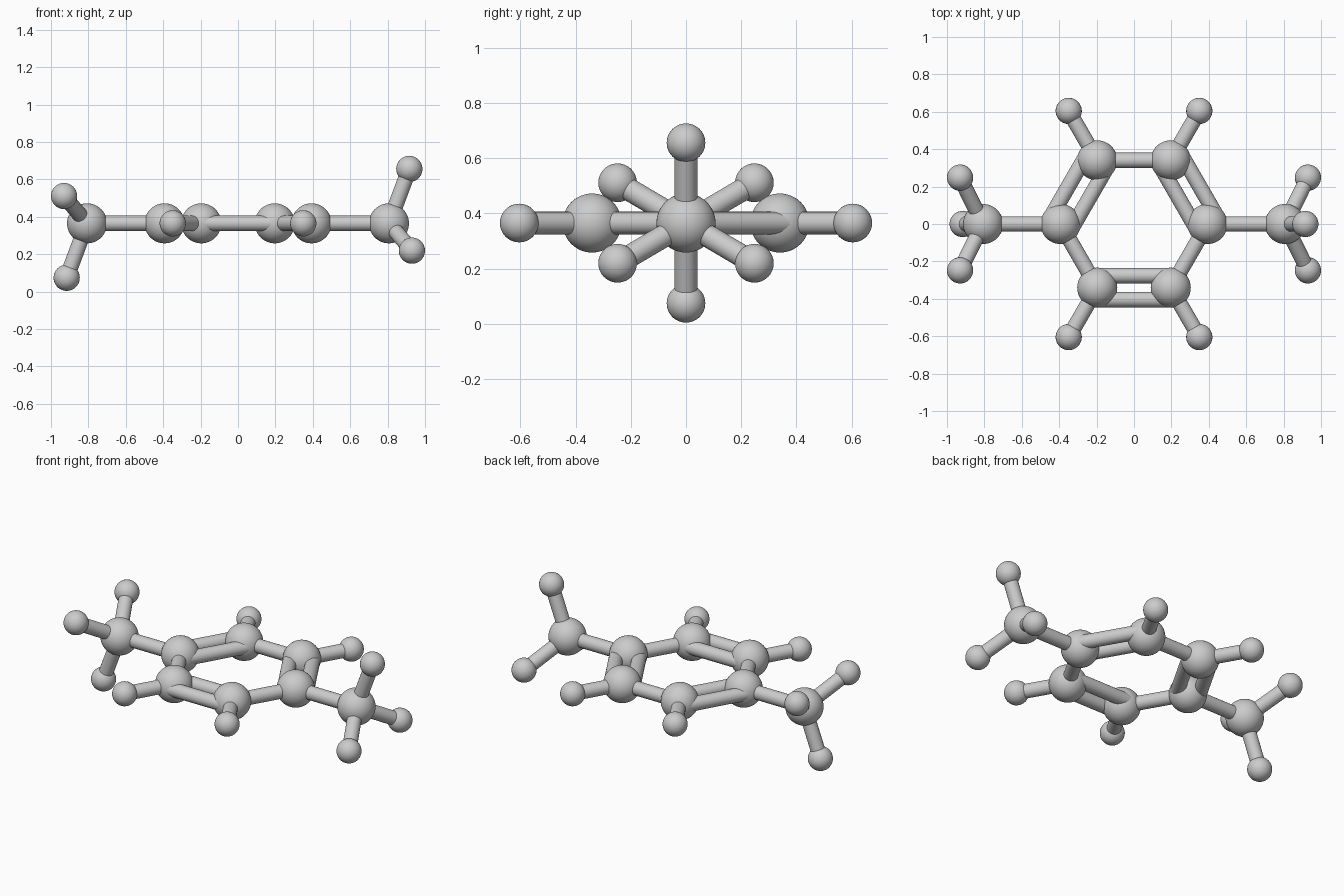
import bpy, bmesh
from math import radians, cos, sin
from mathutils import Vector, Matrix

if "Cube" in bpy.data.objects:
    bpy.data.objects.remove(bpy.data.objects["Cube"])

Z = 0.365            # height of the ring plane
R_C, R_H, R_B = 0.107, 0.07, 0.041
GAP = 0.064          # sideways offset of each rod in a double bond


def finish(bm, name):
    me = bpy.data.meshes.new(name)
    bm.to_mesh(me)
    bm.free()
    for p in me.polygons:
        p.use_smooth = len(p.vertices) <= 4   # flat rod caps, smooth elsewhere
    ob = bpy.data.objects.new(name, me)
    bpy.context.collection.objects.link(ob)
    return ob


def atom(name, pos, r):
    bm = bmesh.new()
    bmesh.ops.create_uvsphere(bm, u_segments=48, v_segments=24, radius=r)
    finish(bm, name).location = pos


def rod(name, a, b):
    d = b - a
    bm = bmesh.new()
    bmesh.ops.create_cone(bm, cap_ends=True, segments=32, radius1=R_B,
                          radius2=R_B, depth=d.length)
    rot = d.to_track_quat('Z', 'Y').to_matrix().to_4x4()
    finish(bm, name).matrix_world = Matrix.Translation((a + b) / 2) @ rot


def bond(name, a, b, double=False):
    if not double:
        rod(name, a, b)
        return
    side = (b - a).cross(Vector((0, 0, 1))).normalized() * GAP
    for s in (-1, 1):
        rod(name, a + side * s, b + side * s)


# six-sided carbon ring with alternating double bonds
def ring_point(i, r):
    t = radians(60 * i)
    return Vector((r * cos(t), r * sin(t), Z))


ring = [ring_point(i, 0.393) for i in range(6)]
for i, p in enumerate(ring):
    atom("ring_carbon", p, R_C)
    bond("ring_bond", p, ring[(i + 1) % 6], double=i % 2 == 0)
    # hydrogens on the four side corners
    if i % 3:
        h = ring_point(i, 0.698)
        atom("ring_hydrogen", h, R_H)
        bond("hydrogen_bond", p, h)

# three-hydrogen end groups, one pointing up and one pointing down
for s, corner in ((1, ring[0]), (-1, ring[3])):
    c = Vector((s * 0.807, 0, Z))
    atom("end_carbon", c, R_C)
    bond("end_bond", corner, c)
    for x, y, z in ((0.916, 0, 0.291), (0.93, 0.248, -0.146), (0.93, -0.248, -0.146)):
        h = Vector((s * x, y, Z + s * z))
        atom("end_hydrogen", h, R_H)
        bond("hydrogen_bond", c, h)
